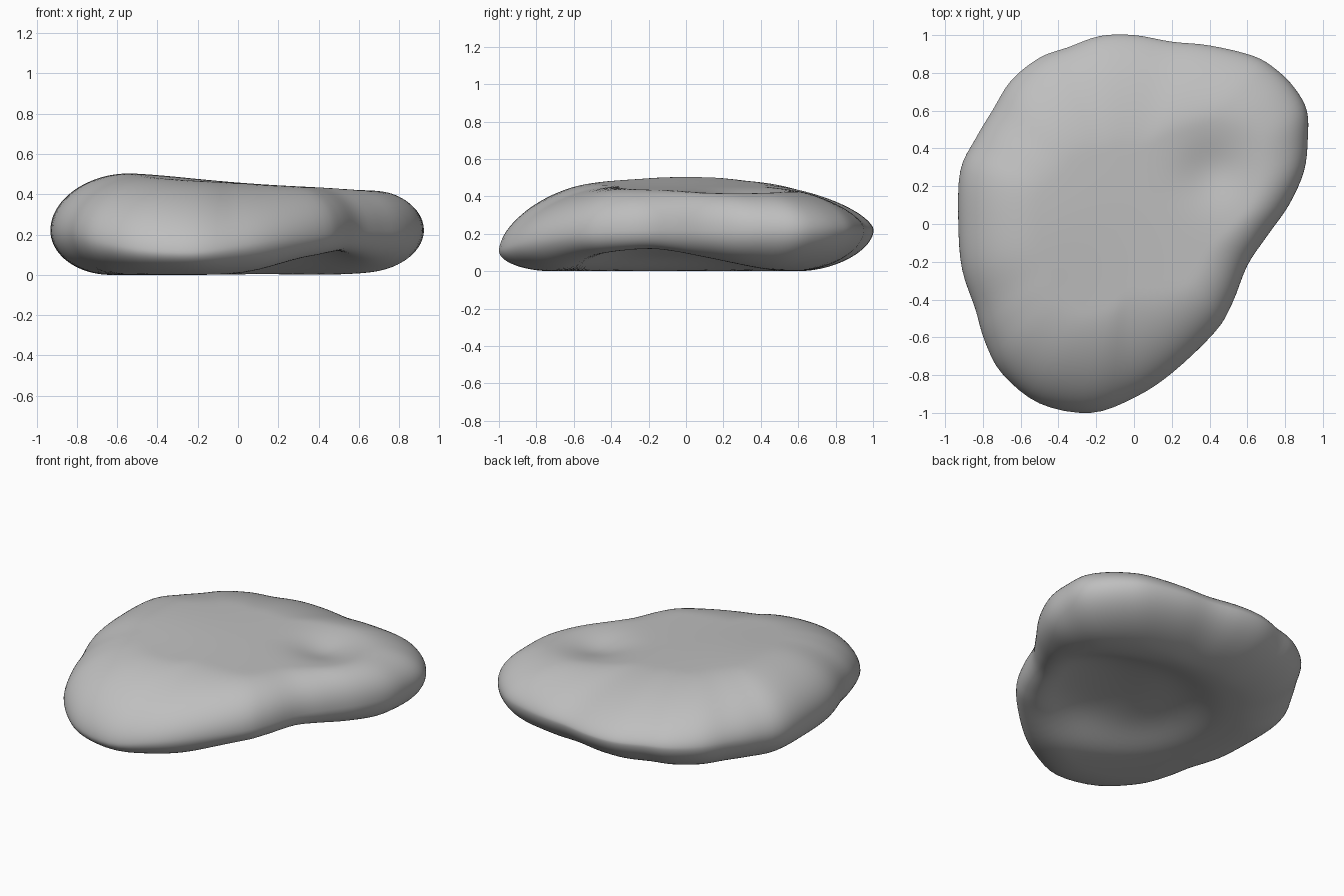
import bpy, bmesh, math
from mathutils import Vector

if "Cube" in bpy.data.objects:
    bpy.data.objects.remove(bpy.data.objects["Cube"])

# Plan outline of the stone, counterclockwise
OUTLINE = [(.92, .45), (.915, .6), (.85, .72), (.75, .82), (.63, .89), (.4, .945), (.2, .965),
           (0, 1), (-.18, .995), (-.35, .935), (-.5, .88), (-.65, .76), (-.75, .6), (-.84, .45),
           (-.92, .28), (-.93, 0), (-.91, -.24), (-.84, -.45), (-.79, -.62), (-.7, -.79),
           (-.5, -.95), (-.23, -1), (0, -.92), (.2, -.79), (.43, -.57), (.52, -.42),
           (.6, -.22), (.7, -.07), (.82, .1), (.9, .28)]
CENTRE = Vector((-.05, .02))
STEPS = 4
RINGS = 36


def smooth_loop(points, steps):
    """Closed Catmull-Rom curve through the points."""
    pts = [Vector(p) for p in points]
    count = len(pts)
    loop = []
    for i in range(count):
        a, b, c, d = (pts[(i + k) % count] for k in (-1, 0, 1, 2))
        for step in range(steps):
            t = step / steps
            loop.append(b + .5 * t * (c - a + t * (2 * a - 5 * b + 4 * c - d
                                                   + t * (3 * (b - c) + d - a))))
    return loop


def bump(x, y, cx, cy, spread, power=1):
    """Soft round hill; a higher power gives a flatter crown."""
    return math.exp(-(((x - cx) ** 2 + (y - cy) ** 2) / spread) ** power)


def top_height(x, y):
    # Gently tilted top with a shallow dent
    tilt = .462 - .045 * x + .028 * bump(x, y, -.55, 0, .2)
    return tilt - .045 * bump(x, y, .42, .28, .03)


def bottom_height(x, y):
    # Broad hollow in the base, opening under the pinched side
    lift = .065 * bump(x, y, .5, -.2, .3, 2)
    return .01 + lift + .085 * bump(x, y, .08, -.02, .24, 2.5)


def rounded(t, power):
    t = min(1, t)
    return (1 - (1 - t) ** power) ** (1 / power)


def surface_point(rim, fraction, upper):
    ray = rim - CENTRE
    direction = ray.normalized()
    p = rim - ray * fraction
    depth = ray.length * fraction
    front = max(0, -direction.y) ** 2.5 * (1 - max(0, direction.x))
    back = max(0, direction.y) ** 2
    left = max(0, -direction.x) ** 2
    right = max(0, direction.x) ** 2
    pinch = bump(rim.x, rim.y, .6, -.2, .25)
    waist = .23 - .11 * max(0, -rim.y) ** 3
    if upper:
        width = .25 + .32 * front + .34 * back + .17 * left - .02 * right
        power = 2 - .3 * front - .4 * back + .2 * right
    else:
        width = .3 + .1 * back + .1 * right - .2 * pinch
        power = 2 - .2 * back
    level = top_height(*p) if upper else bottom_height(*p)
    return Vector((p.x, p.y, waist + (level - waist) * rounded(depth / width, power)))


# Stone body: concentric rings above and below a shared rim
rims = smooth_loop(OUTLINE, STEPS)
count = len(rims)
bm = bmesh.new()
rim_verts = [bm.verts.new(surface_point(r, 0, True)) for r in rims]
for upper in (True, False):
    previous = rim_verts
    for ring in range(1, RINGS):
        fraction = 1 - math.cos(ring / RINGS * math.pi / 2)
        current = [bm.verts.new(surface_point(r, fraction, upper)) for r in rims]
        for i in range(count):
            j = (i + 1) % count
            bm.faces.new((previous[i], previous[j], current[j], current[i]))
        previous = current
    pole = bm.verts.new(surface_point(rims[0], 1, upper))
    for i in range(count):
        bm.faces.new((previous[i], previous[(i + 1) % count], pole))
bmesh.ops.recalc_face_normals(bm, faces=bm.faces)

# Rest the stone on the ground
lowest = min(v.co.z for v in bm.verts)
bmesh.ops.translate(bm, verts=bm.verts, vec=(0, 0, -lowest))

mesh = bpy.data.meshes.new("stone")
bm.to_mesh(mesh)
bm.free()
mesh.shade_smooth()
stone = bpy.data.objects.new("stone", mesh)
bpy.context.collection.objects.link(stone)

# Plain grey rock
grey = bpy.data.materials.new("stone_grey")
grey.use_nodes = True
colour = (.52, .52, .52, 1)
grey.diffuse_color = colour
grey.node_tree.nodes["Principled BSDF"].inputs["Base Color"].default_value = colour
mesh.materials.append(grey)
